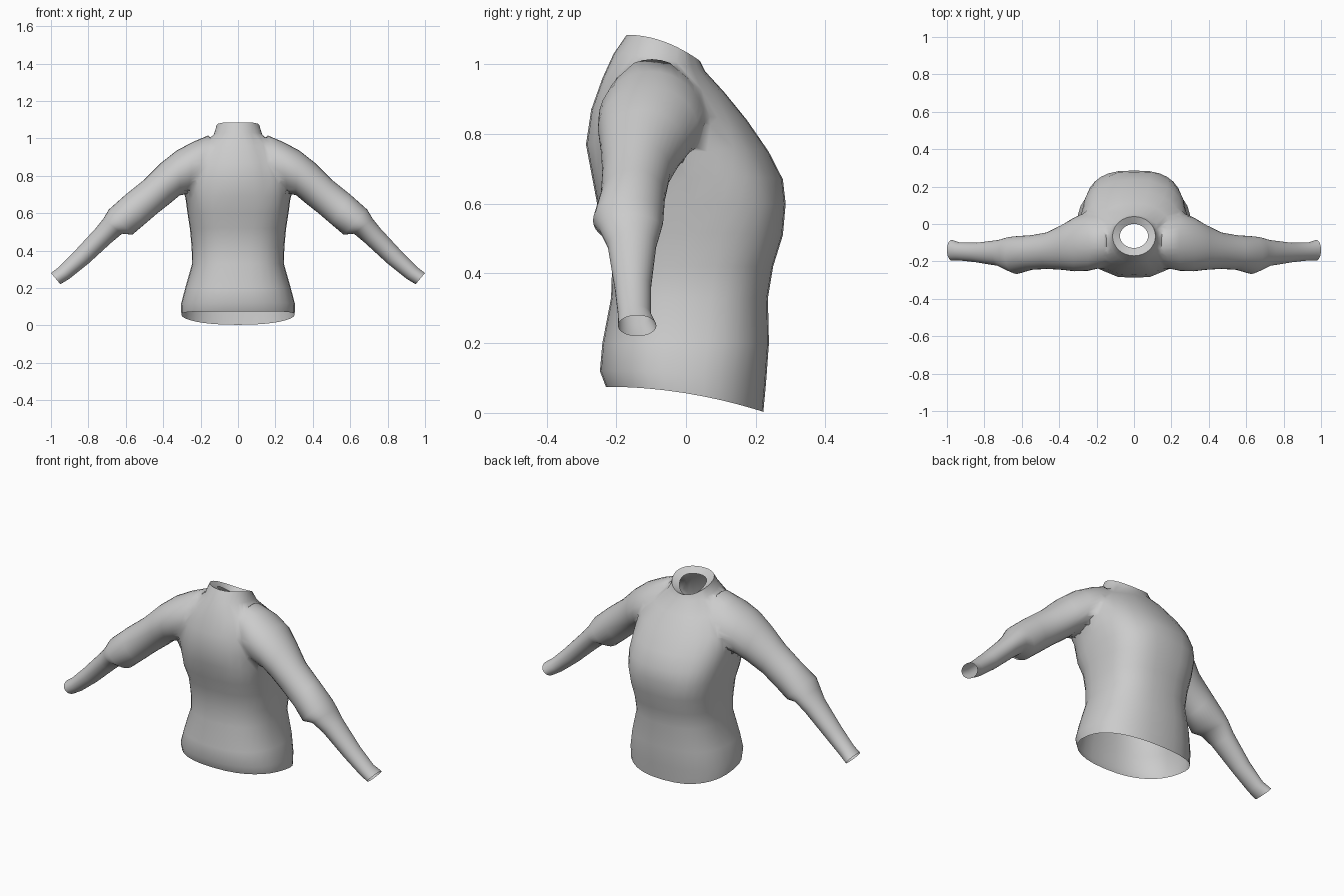
import bpy, bmesh
from math import cos, sin, pi
from mathutils import Vector

cube = bpy.data.objects.get("Cube")
if cube:
    bpy.data.objects.remove(cube)

fabric = bpy.data.materials.new("grey fabric")
fabric.use_nodes = True
grey = (0.6, 0.6, 0.6, 1)
fabric.diffuse_color = grey
fabric.node_tree.nodes["Principled BSDF"].inputs["Base Color"].default_value = grey

SEG = 32


def loft(name, rings):
    """Closed tube through a list of point rings."""
    bm = bmesh.new()
    loops = [[bm.verts.new(p) for p in ring] for ring in rings]
    for a, b in zip(loops, loops[1:]):
        for i in range(SEG):
            j = (i + 1) % SEG
            bm.faces.new((a[i], a[j], b[j], b[i]))
    bm.faces.new(loops[0])
    bm.faces.new(loops[-1])
    bmesh.ops.recalc_face_normals(bm, faces=bm.faces)
    mesh = bpy.data.meshes.new(name)
    bm.to_mesh(mesh)
    bm.free()
    obj = bpy.data.objects.new(name, mesh)
    obj.data.materials.append(fabric)
    bpy.context.collection.objects.link(obj)
    return obj


def power(v, e):
    return (1 if v >= 0 else -1) * abs(v) ** e


def torso_ring(z_back, z_chest, half, y_back, y_chest, e):
    pts = []
    for i in range(SEG):
        a = 2 * pi * i / SEG
        s = power(sin(a), e)
        y = (y_back + y_chest) / 2 + s * (y_chest - y_back) / 2
        t = (s + 1) / 2
        pts.append((half * power(cos(a), e), y, z_back + (z_chest - z_back) * t * t))
    return pts


def sleeve_ring(top, bottom, y0, y1, side):
    top, bottom = Vector(top), Vector(bottom)
    mid, arm = (top + bottom) / 2, (top - bottom) / 2
    pts = []
    for i in range(SEG):
        a = 2 * pi * i / SEG
        p = mid + arm * cos(a)
        pts.append((side * p.x, (y0 + y1) / 2 + sin(a) * (y1 - y0) / 2, p.y))
    return pts


# Torso: back height, chest height, half width, back y, chest y, squareness
torso_profile = [
    (.075, .003, .303, -.23, .222, .85),
    (.12, .09, .305, -.247, .23, .85),
    (.2, .2, .282, -.24, .238, .82),
    (.33, .33, .245, -.215, .235, .8),
    (.42, .42, .248, -.212, .25, .78),
    (.52, .51, .257, -.225, .278, .75),
    (.6, .6, .27, -.255, .286, .72),
    (.69, .67, .285, -.272, .278, .72),
    (.77, .75, .288, -.287, .237, .75),
    (.87, .84, .27, -.272, .175, .8),
    (.96, .92, .21, -.24, .11, .9),
    (1.03, .98, .13, -.208, .055, 1),
    (1.085, 1.01, .115, -.17, .04, 1),
    (1.06, .99, .075, -.128, .0, 1),
]
shirt = loft("shirt", [torso_ring(*r) for r in torso_profile])

# Sleeves: top point (x, z), bottom point (x, z), back y, chest y
sleeve_profile = [
    ((.08, .95), (.1, .76), -.2, -.02),
    ((.16, 1.015), (.2, .72), -.235, .04),
    ((.24, .985), (.25, .71), -.258, .06),
    ((.33, .945), (.305, .705), -.258, .045),
    ((.41, .87), (.36, .655), -.245, -.005),
    ((.5, .78), (.43, .6), -.24, -.045),
    ((.6, .7), (.5, .54), -.245, -.06),
    ((.69, .62), (.565, .485), -.267, -.065),
    ((.72, .57), (.62, .49), -.25, -.07),
    ((.76, .52), (.68, .44), -.225, -.085),
    ((.88, .39), (.8, .33), -.205, -.1),
    ((.96, .31), (.9, .25), -.195, -.1),
    ((1.0, .28), (.95, .22), -.195, -.085),
]
for side in (1, -1):
    sleeve = loft("sleeve_cutter", [sleeve_ring(*r, side) for r in sleeve_profile])
    join = shirt.modifiers.new("join", "BOOLEAN")
    join.operation, join.solver, join.object = "UNION", "EXACT", sleeve
    bpy.context.view_layer.objects.active = shirt
    bpy.ops.object.modifier_apply(modifier=join.name)
    bpy.data.objects.remove(sleeve)

# Open the hem, cuffs and collar, then soften the shoulder seams
bm = bmesh.new()
bm.from_mesh(shirt.data)
caps = [f for f in bm.faces if len(f.verts) > SEG / 2]
bmesh.ops.delete(bm, geom=caps, context="FACES")
bmesh.ops.remove_doubles(bm, verts=bm.verts, dist=.004)
seam = [v for v in bm.verts if .1 < abs(v.co.x) < .36 and .66 < v.co.z < 1.0]
for _ in range(3):
    bmesh.ops.smooth_vert(bm, verts=seam, factor=.4, use_axis_x=True,
                          use_axis_y=True, use_axis_z=True)
bm.to_mesh(shirt.data)
bm.free()

bpy.ops.object.select_all(action="DESELECT")
shirt.select_set(True)
bpy.context.view_layer.objects.active = shirt
bpy.ops.object.shade_smooth_by_angle(angle=1.2)
